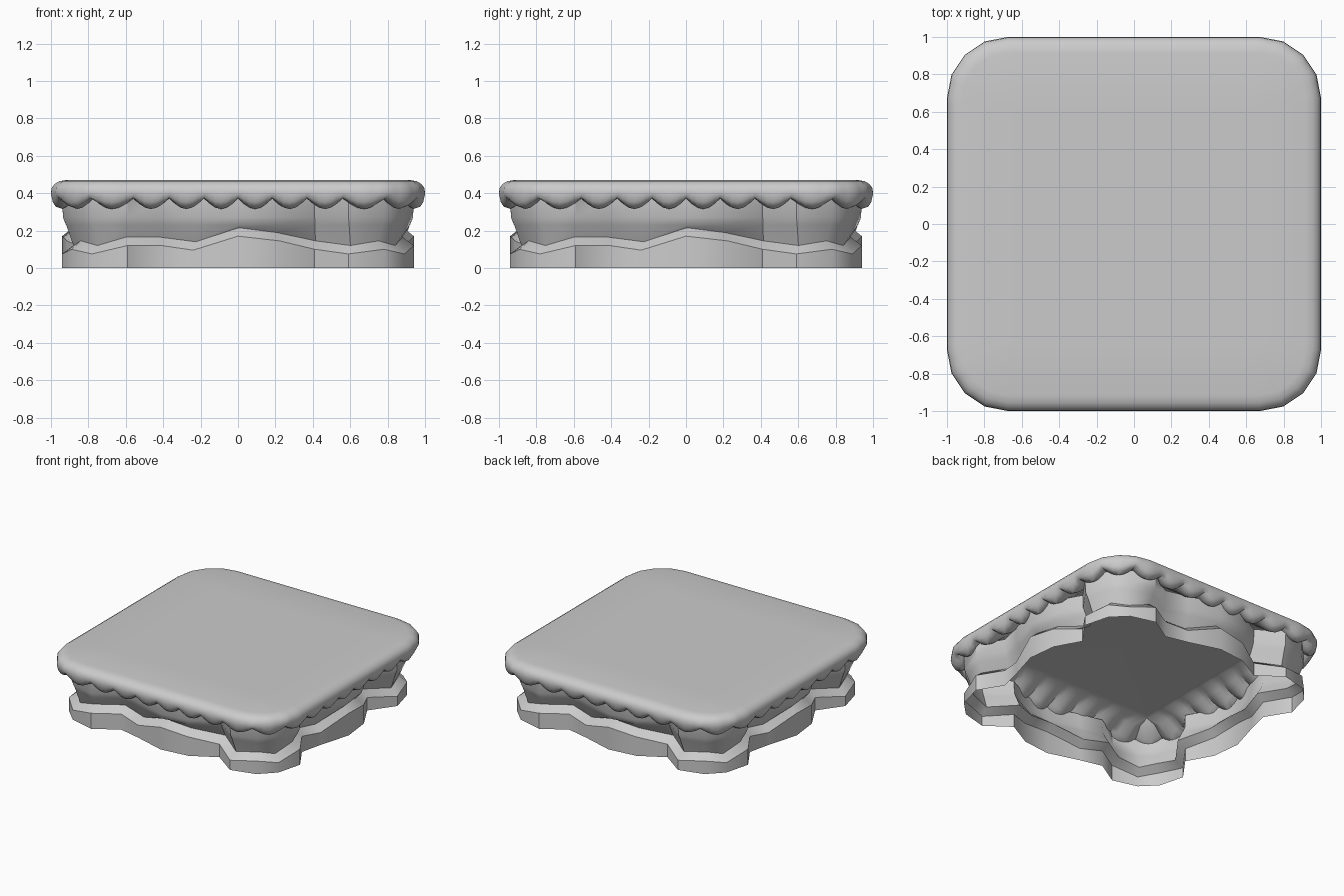
import bpy
import bmesh
import math
from mathutils import Vector

cube = bpy.data.objects.get("Cube")
if cube:
    bpy.data.objects.remove(cube, do_unlink=True)

grey = bpy.data.materials.new("plain_grey")
grey.use_nodes = True
colour = (0.6, 0.6, 0.6, 1)
grey.diffuse_color = colour
grey.node_tree.nodes["Principled BSDF"].inputs["Base Color"].default_value = colour


def loft(name, rings, cap=False):
    """Skin closed rings of points, optionally capping both ends."""
    bm = bmesh.new()
    loops = [[bm.verts.new(p) for p in ring] for ring in rings]
    n = len(rings[0])
    for low, high in zip(loops, loops[1:]):
        for i in range(n):
            j = (i + 1) % n
            bm.faces.new((low[i], low[j], high[j], high[i]))
    if cap:
        bm.faces.new(loops[0][::-1])
        bm.faces.new(loops[-1])
        bmesh.ops.remove_doubles(bm, verts=bm.verts[:], dist=0.0005)
        bmesh.ops.recalc_face_normals(bm, faces=bm.faces[:])
    mesh = bpy.data.meshes.new(name)
    bm.to_mesh(mesh)
    bm.free()
    mesh.materials.append(grey)
    obj = bpy.data.objects.new(name, mesh)
    bpy.context.collection.objects.link(obj)
    bpy.ops.object.select_all(action="DESELECT")
    obj.select_set(True)
    bpy.context.view_layer.objects.active = obj
    bpy.ops.object.shade_smooth_by_angle(angle=math.radians(46))


def turned(x, y, quarter):
    """Turn a plan point by a number of quarter turns."""
    for _ in range(quarter):
        x, y = -y, x
    return x, y


# Plan of one side (x, distance out, height of plinth edge), turned four times
side = [(-.78, .89, .075), (-.59, .94, .12), (-.41, .83, .12),
        (-.24, .87, .095), (0, .94, .17), (.22, .915, .145),
        (.41, .81, .10), (.59, .94, .075), (.78, .89, .10)]
plan = [Vector(turned(x, -out, q)) for q in range(4) for x, out, z in side]
edge = [z for x, out, z in side] * 4
count = len(plan)


def inset(amount):
    """Move the plan outline inwards along its mitred normals."""
    result = []
    for i, p in enumerate(plan):
        a = (p - plan[i - 1]).normalized()
        b = (plan[(i + 1) % count] - p).normalized()
        na, nb = Vector((a.y, -a.x)), Vector((b.y, -b.x))
        result.append(p - (na + nb) * amount / (1 + na.dot(nb)))
    return result


def ring(points, heights):
    return [(p.x, p.y, z) for p, z in zip(points, heights)]


# Plinth: upright wavy-topped skirt with a sloping ledge
shoulder = ring(inset(.055), [z + .045 for z in edge])
loft("plinth", [ring(plan, [0] * count), ring(plan, edge), shoulder])

# Wall: open shell flaring upwards from the ledge
loft("wall", [shoulder,
              ring(inset(.02), [.23] * count),
              ring(inset(.004), [.27] * count),
              ring(inset(0), [.37] * count)])

# Lid: rounded square with a scalloped rim; anchors alternate cusp and dip
CORE = .675
flats = [0, .135, .27, .41, .545, .69, .83, 1]
arc = [math.radians(a) for a in (22.5, 45, 67.5)]
anchors = [Vector((f, -1, 0, -1)) for f in flats]
anchors += [Vector((1, -1, math.sin(a), -math.cos(a))) for a in arc]
anchors += [Vector((1, -f, 1, 0)) for f in reversed(flats)]
STEPS = 3


def lid_ring(core, radius, z, drop):
    points = []
    for q in range(4):
        for i, (a, b) in enumerate(zip(anchors, anchors[1:])):
            for step in range(STEPS):
                t = step / STEPS
                u, v, nx, ny = a.lerp(b, t)
                x, y = turned(u * core + nx * radius, v * core + ny * radius, q)
                wave = abs(math.sin(math.pi * (i + t) / 2))
                points.append((x, y, z - drop * wave))
    return points


# Each row: core half width, corner radius, height, scallop drop
profile = [(.70, 0, .462, 0), (.735, 0, .46, 0), (CORE, .13, .428, .018),
           (CORE, .21, .39, .045), (CORE, .262, .371, .056),
           (CORE, .30, .373, .045), (CORE, .315, .382, .03),
           (CORE, .325, .402, .008), (CORE, .321, .428, 0),
           (CORE, .305, .449, 0), (CORE, .28, .464, 0),
           (CORE, .24, .471, 0), (.62, 0, .471, 0)]
loft("lid", [lid_ring(*row) for row in profile], cap=True)
